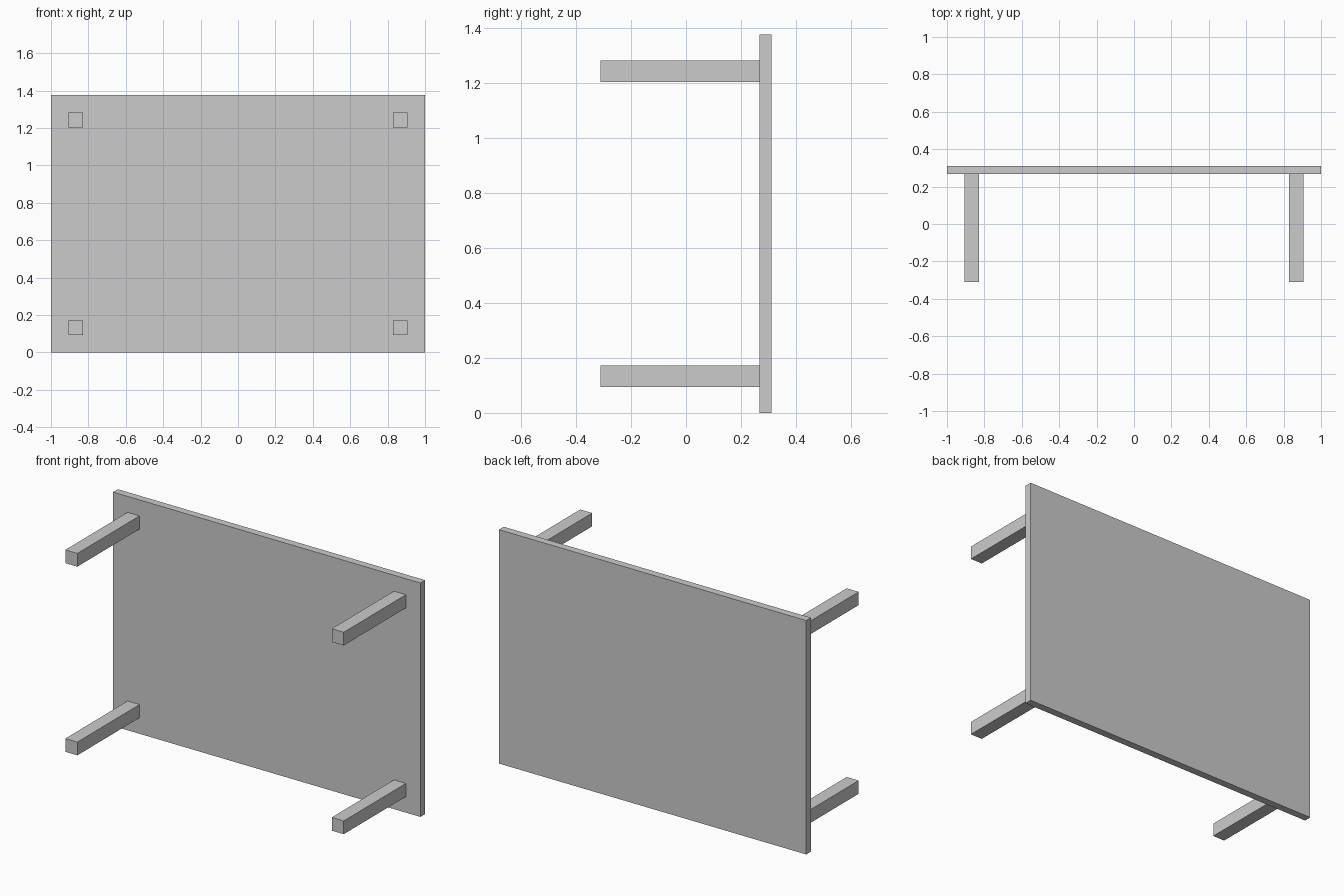
import bpy

if "Cube" in bpy.data.objects:
    bpy.data.objects.remove(bpy.data.objects["Cube"])

HEIGHT = 1.376           # table tipped on its long edge
FRONT, BACK = -0.311, 0.311
TOP_THICK = 0.044
LEG, INSET = 0.078, 0.133


def box(name, lo, hi):
    bpy.ops.mesh.primitive_cube_add(size=1, location=[(a + b) / 2 for a, b in zip(lo, hi)])
    ob = bpy.context.object
    ob.name = name
    ob.scale = [b - a for a, b in zip(lo, hi)]
    bpy.ops.object.transform_apply(location=False, rotation=False, scale=True)
    return ob


# Table top, standing upright at the back
top_front = BACK - TOP_THICK
box("table_top", (-1, top_front, 0), (1, BACK, HEIGHT))

# Four square legs pointing to the front
h = LEG / 2
for side, x in (("left", -1 + INSET), ("right", 1 - INSET)):
    for level, z in (("lower", INSET), ("upper", HEIGHT - INSET)):
        box(f"{level}_{side}_leg", (x - h, FRONT, z - h), (x + h, top_front, z + h))
